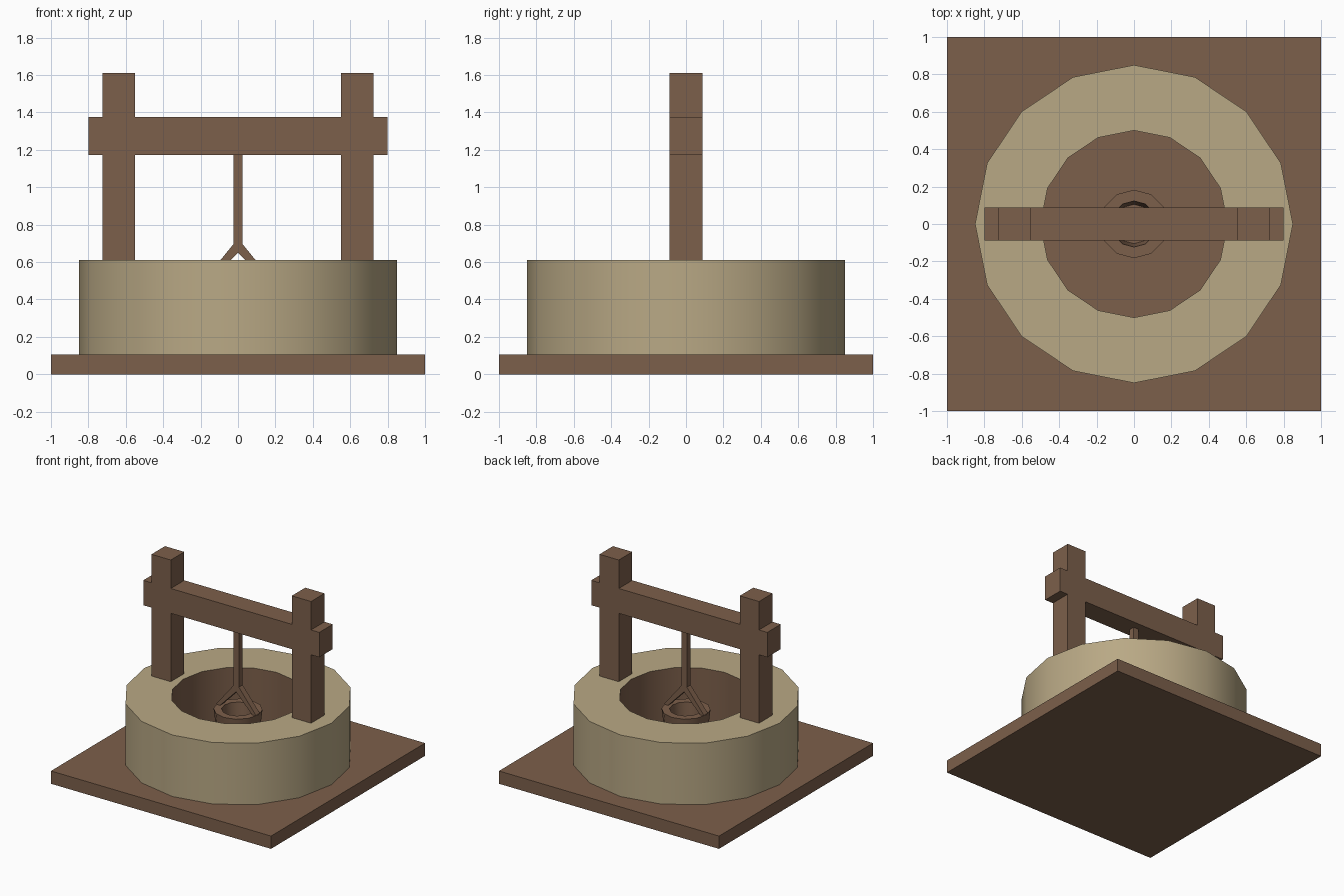
import bpy, bmesh, math

if "Cube" in bpy.data.objects:
    bpy.data.objects.remove(bpy.data.objects["Cube"])


def material(name, rgb):
    m = bpy.data.materials.new(name)
    m.diffuse_color = (*rgb, 1)
    m.use_nodes = True
    m.node_tree.nodes["Principled BSDF"].inputs["Base Color"].default_value = m.diffuse_color
    return m


WOOD = material("brown wood", (0.202, 0.115, 0.070))
STONE = material("tan stone", (0.485, 0.395, 0.235))


def finish(name, bm, *mats):
    bmesh.ops.recalc_face_normals(bm, faces=bm.faces)
    me = bpy.data.meshes.new(name)
    bm.to_mesh(me)
    bm.free()
    for m in mats:
        me.materials.append(m)
    ob = bpy.data.objects.new(name, me)
    bpy.context.collection.objects.link(ob)
    return ob


def smooth(ob):
    bpy.ops.object.select_all(action='DESELECT')
    ob.select_set(True)
    bpy.context.view_layer.objects.active = ob
    bpy.ops.object.shade_smooth_by_angle(angle=math.radians(35))


def prism(name, outline, half_depth, mat):
    """Extrude an x-z outline along y."""
    bm = bmesh.new()
    f = bm.faces.new([bm.verts.new((x, -half_depth, z)) for x, z in outline])
    ext = bmesh.ops.extrude_face_region(bm, geom=[f])["geom"]
    bmesh.ops.translate(bm, vec=(0, 2 * half_depth, 0),
                        verts=[v for v in ext if isinstance(v, bmesh.types.BMVert)])
    return finish(name, bm, mat)


def mirrored(half):
    """Close a right-hand outline with its mirror image, sharing points on x = 0."""
    return half + [(-x, z) for x, z in reversed(half) if x > 0]


def lathe(name, profile, sides, *mats, closed=True):
    """Revolve an r-z profile around z."""
    bm = bmesh.new()
    rings = [[bm.verts.new((r * math.cos(2 * math.pi * i / sides),
                            r * math.sin(2 * math.pi * i / sides), z))
              for i in range(sides)] for r, z in profile]
    pairs = list(zip(rings, rings[1:]))
    if closed:
        pairs.append((rings[-1], rings[0]))
    else:
        bm.faces.new(rings[0])
        bm.faces.new(rings[-1])
    for a, b in pairs:
        for i in range(sides):
            j = (i + 1) % sides
            bm.faces.new((a[i], a[j], b[j], b[i]))
    ob = finish(name, bm, *mats)
    return ob


# Square base slab
prism("base", [(-1, 0), (1, 0), (1, 0.105), (-1, 0.105)], 1.0, WOOD)

# Stone ring, with a brown inner wall
wall = lathe("well_wall", [(0.85, 0.105), (0.85, 0.61), (0.5, 0.61), (0.5, 0.105)],
             16, STONE, WOOD)
for p in wall.data.polygons:
    if abs(p.normal.z) < 0.5 and p.center.xy.length < 0.55:
        p.material_index = 1
smooth(wall)

# Two posts and the crossbeam in one flush frame
prism("post_frame", mirrored([
    (0.55, 1.172), (0.55, 0.61), (0.725, 0.61), (0.725, 1.172), (0.8, 1.172),
    (0.8, 1.376), (0.725, 1.376), (0.725, 1.61), (0.55, 1.61), (0.55, 1.376)]),
    0.0875, WOOD)

# Rope that forks into the bucket handle
prism("rope_and_handle", mirrored([
    (0, 0.65), (0.155, 0.49), (0.19 - 0.01, 0.505), (0.025, 0.695), (0.025, 1.172)]),
    0.025, WOOD)

# Hollow bucket
smooth(lathe("bucket", [(0.15, 0.22), (0.183, 0.5), (0.123, 0.5), (0.105, 0.26)],
             12, WOOD, closed=False))
